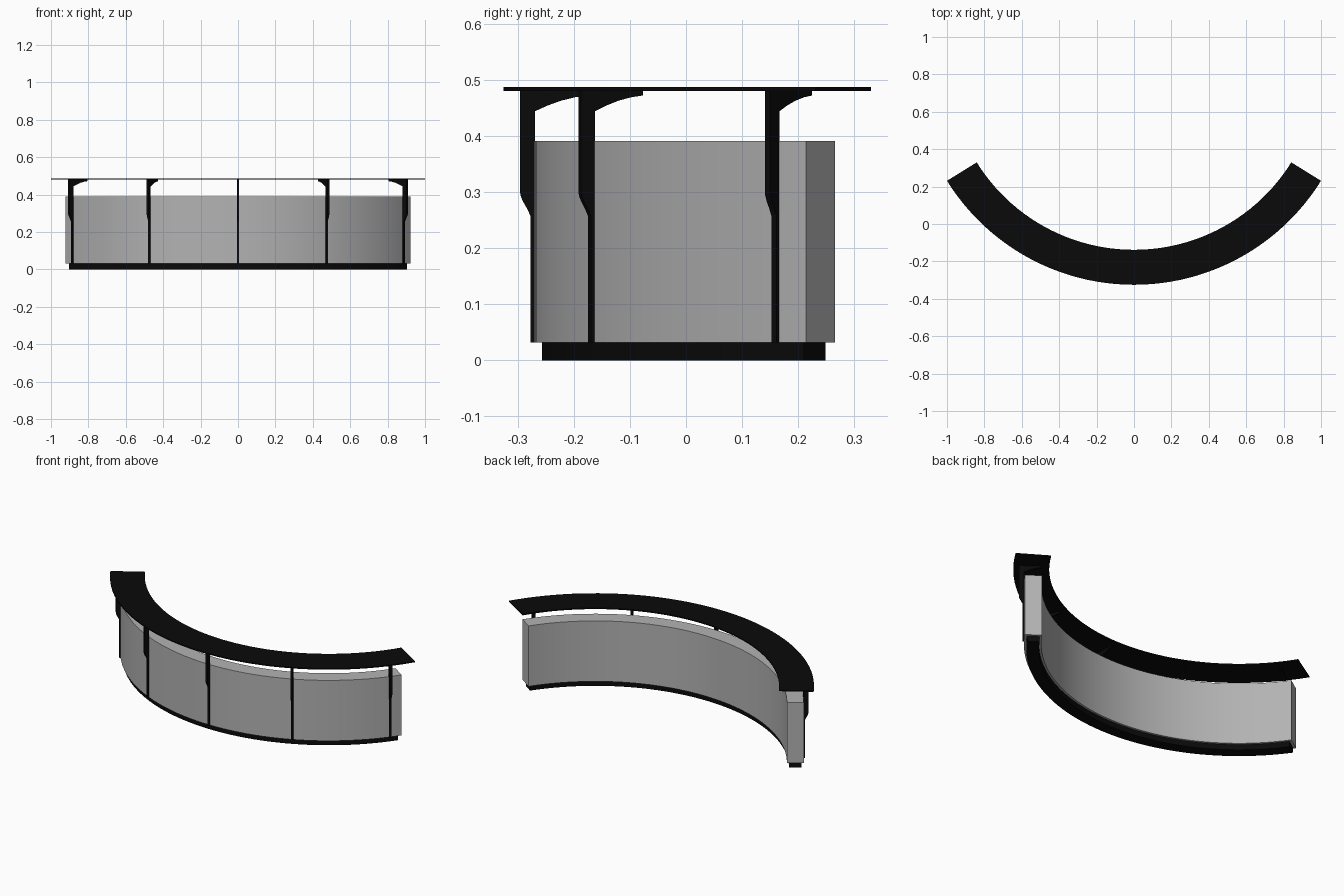
import bpy
import bmesh
from math import sin, cos, radians

if "Cube" in bpy.data.objects:
    bpy.data.objects.remove(bpy.data.objects["Cube"])

CY = 0.852  # y of the shared arc centre


def material(name, v):
    m = bpy.data.materials.new(name)
    m.diffuse_color = (v, v, v, 1)
    m.use_nodes = True
    m.node_tree.nodes["Principled BSDF"].inputs["Base Color"].default_value = m.diffuse_color
    return m


dark = material("dark_finish", 0.003)
grey = material("grey_panel", 0.45)


def make(name, verts, faces, mat):
    me = bpy.data.meshes.new(name)
    me.from_pydata(verts, [], faces)
    bm = bmesh.new()
    bm.from_mesh(me)
    bmesh.ops.recalc_face_normals(bm, faces=bm.faces)
    bm.to_mesh(me)
    bm.free()
    me.materials.append(mat)
    ob = bpy.data.objects.new(name, me)
    bpy.context.collection.objects.link(ob)
    return ob


def polar(r, a, z):
    return (r * sin(a), CY - r * cos(a), z)


def arc_slab(name, r_in, r_out, z0, z1, half_deg, mat, n=48):
    """Rectangle swept along an arc, closed at both ends."""
    section = [(r_in, z0), (r_out, z0), (r_out, z1), (r_in, z1)]
    verts = [polar(r, radians(half_deg) * (2 * i / n - 1), z)
             for i in range(n + 1) for r, z in section]
    faces = [(4*i + k, 4*i + (k+1) % 4, 4*i + 4 + (k+1) % 4, 4*i + 4 + k)
             for i in range(n) for k in range(4)]
    faces += [(3, 2, 1, 0), tuple(4*n + k for k in range(4))]
    return make(name, verts, faces, mat)


# Curved counter body, recessed plinth and thin overhanging top
arc_slab("counter_body", 1.031, 1.122, 0.032, 0.391, 55.35, grey)
arc_slab("plinth", 1.043, 1.109, 0.0, 0.032, 54.65, dark)
arc_slab("counter_top", 0.990, 1.177, 0.480, 0.487, 58.15, dark)

# Bracket outline as (radius, height): slim post, swollen top, curved arm
profile = [(1.121, 0.032), (1.129, 0.032), (1.129, 0.257), (1.135, 0.270),
           (1.143, 0.284), (1.147, 0.294), (1.148, 0.303), (1.148, 0.481),
           (1.027, 0.481), (1.027, 0.472), (1.049, 0.469), (1.074, 0.463),
           (1.099, 0.454), (1.121, 0.444)]


def bracket(name, deg, t=0.012):
    a = radians(deg)
    n = len(profile)
    verts = []
    for s in (-t / 2, t / 2):
        for r, z in profile:
            x, y, _ = polar(r, a, z)
            verts.append((x + s * cos(a), y + s * sin(a), z))
    faces = [tuple(range(n)), tuple(reversed(range(n, 2 * n)))]
    faces += [((k+1) % n, k, n + k, n + (k+1) % n) for k in range(n)]
    return make(name, verts, faces, dark)


# Five brackets spread along the front
for i, deg in enumerate((-52, -24.9, 0, 24.9, 52)):
    bracket(f"top_bracket_{i + 1}", deg)

# Smooth the curved sheets while keeping hard corners
bpy.ops.object.select_all(action='DESELECT')
for ob in bpy.context.collection.objects:
    ob.select_set(True)
    bpy.context.view_layer.objects.active = ob
bpy.ops.object.shade_smooth_by_angle(angle=radians(25))
